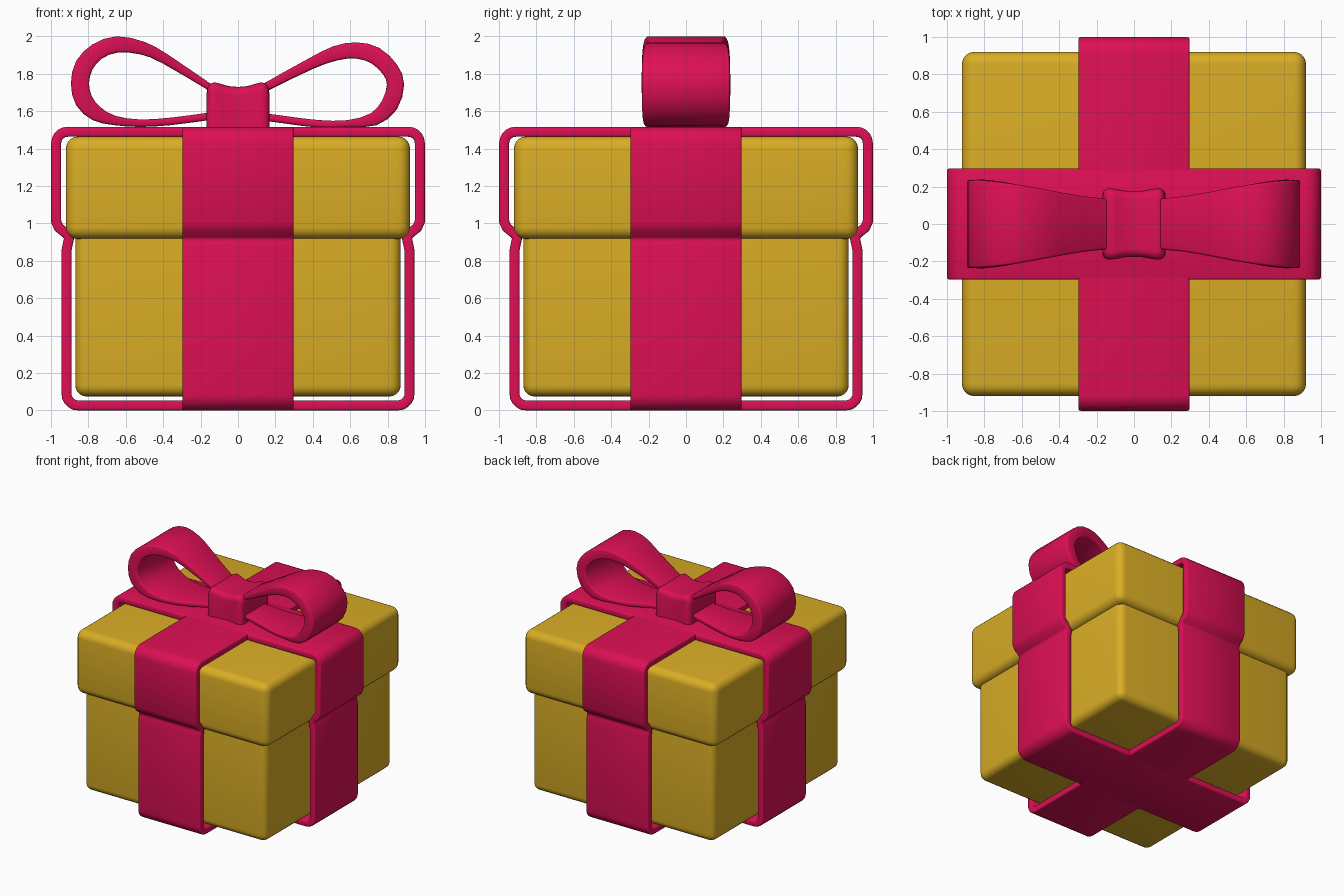
import bpy, bmesh, math
from mathutils import Vector

if "Cube" in bpy.data.objects:
    bpy.data.objects.remove(bpy.data.objects["Cube"])


def material(name, rgb):
    m = bpy.data.materials.new(name)
    m.diffuse_color = (*rgb, 1)
    m.use_nodes = True
    m.node_tree.nodes["Principled BSDF"].inputs["Base Color"].default_value = m.diffuse_color
    return m


GOLD = material("gold paper", (0.70, 0.42, 0.019))
RED = material("crimson ribbon", (0.72, 0.005, 0.088))


def finish(name, bm, mat, angle=50):
    bmesh.ops.recalc_face_normals(bm, faces=bm.faces)
    me = bpy.data.meshes.new(name)
    bm.to_mesh(me)
    bm.free()
    me.materials.append(mat)
    ob = bpy.data.objects.new(name, me)
    bpy.context.collection.objects.link(ob)
    bpy.ops.object.select_all(action='DESELECT')
    ob.select_set(True)
    bpy.context.view_layer.objects.active = ob
    bpy.ops.object.shade_smooth_by_angle(angle=math.radians(angle))
    return ob


def rounded_box(name, half, z0, z1, r):
    bm = bmesh.new()
    bmesh.ops.create_cube(bm, size=1)
    for v in bm.verts:
        v.co = (v.co.x * 2 * half, v.co.y * 2 * half, (z0 + z1) / 2 + v.co.z * (z1 - z0))
    bmesh.ops.bevel(bm, geom=bm.edges[:], offset=r, segments=5, profile=0.5, affect='EDGES')
    return finish(name, bm, GOLD)


def loft(rings, closed):
    bm = bmesh.new()
    vs = [[bm.verts.new(p) for p in ring] for ring in rings]
    n, k = len(vs), len(vs[0])
    for i in range(n if closed else n - 1):
        a, b = vs[i], vs[(i + 1) % n]
        for j in range(k):
            bm.faces.new((a[j], a[(j + 1) % k], b[(j + 1) % k], b[j]))
    if not closed:
        bm.faces.new(vs[0])
        bm.faces.new(vs[-1])
    return bm


def band(name, path, width, closed, bevel, swap=False):
    """Flat strip along an (x, z, thickness) path, width(x) wide to each side."""
    n, rings = len(path), []
    for i, (x, z, t) in enumerate(path):
        p = Vector((x, z))
        a = Vector(path[i - 1][:2]) if closed or i else p
        b = Vector(path[(i + 1) % n][:2]) if closed or i < n - 1 else p
        d1, d2 = (p - a).normalized(), (b - p).normalized()
        d = (d1 + d2).normalized()
        miter = max(0.7, d.dot(d2 if d2.length else d1))
        off = Vector((-d.y, d.x)) * (t / 2 / miter)
        w = width(x)
        ring = [(p + off, -w), (p + off, w), (p - off, w), (p - off, -w)]
        rings.append([(y, q.x, q.y) if swap else (q.x, y, q.y) for q, y in ring])
    bm = loft(rings, closed)
    bmesh.ops.recalc_face_normals(bm, faces=bm.faces)
    sharp = [e for e in bm.edges if e.calc_face_angle(0) > math.radians(60)]
    bmesh.ops.bevel(bm, geom=sharp, offset=bevel, segments=2, profile=0.5,
                    affect='EDGES', clamp_overlap=True)
    return finish(name, bm, RED)


def smooth_path(pts, steps=2):
    """Catmull-Rom refinement of an open path."""
    v = [Vector(p) for p in pts]
    out = []
    for i in range(len(v) - 1):
        p0, p1, p2, p3 = v[max(i - 1, 0)], v[i], v[i + 1], v[min(i + 2, len(v) - 1)]
        for s in range(steps):
            t = s / steps
            out.append(0.5 * (2 * p1 + (p2 - p0) * t + (2 * p0 - 5 * p1 + 4 * p2 - p3) * t * t
                              + (3 * p1 - p0 - 3 * p2 + p3) * t ** 3))
    out.append(v[-1])
    return [tuple(p) for p in out]


def arc(cx, cz, r, a0, a1, n=5):
    return [(cx + r * math.cos(math.radians(a0 + (a1 - a0) * i / n)),
             cz + r * math.sin(math.radians(a0 + (a1 - a0) * i / n))) for i in range(n + 1)]


# Box and lid
rounded_box("box_body", 0.87, 0.075, 1.2, 0.06)
rounded_box("box_lid", 0.92, 0.917, 1.465, 0.065)

# Two ribbons wrapped around the box, pinched under the lid
half = (arc(0.855, 0.089, 0.062, -90, 0)
        + [(0.916, 0.86), (0.909, 0.895), (0.902, 0.925), (0.918, 0.945), (0.958, 0.978), (0.972, 1.01)]
        + arc(0.912, 1.43, 0.06, 0, 90))
wrap = [(x, z, 0.053) for x, z in half] + [(-x, z, 0.053) for x, z in reversed(half)]
band("ribbon_across", wrap, lambda x: 0.297, True, 0.01)
band("ribbon_front_to_back", wrap, lambda x: 0.297, True, 0.01, swap=True)


# Bow loops, wider away from the knot
def bow_width(x):
    t = min(max((abs(x) - 0.1) / 0.78, 0), 1)
    return 0.135 + 0.102 * t * t * (3 - 2 * t)


left = [(-.10, 1.70, .035), (-.166, 1.738, .037), (-.39, 1.88, .055), (-.51, 1.937, .07),
        (-.645, 1.957, .086), (-.752, 1.92, .09), (-.822, 1.845, .098), (-.845, 1.748, .096),
        (-.823, 1.655, .096), (-.757, 1.587, .08), (-.658, 1.55, .05), (-.524, 1.536, .04),
        (-.364, 1.545, .04), (-.166, 1.571, .04), (-.10, 1.58, .04)]
right = [(.10, 1.70, .038), (.16, 1.735, .045), (.385, 1.852, .06), (.519, 1.909, .078),
         (.631, 1.925, .086), (.733, 1.898, .092), (.813, 1.823, .09), (.842, 1.742, .091),
         (.81, 1.633, .091), (.725, 1.557, .07), (.585, 1.533, .038), (.425, 1.533, .04),
         (.246, 1.555, .04), (.10, 1.575, .04)]
band("bow_loop_left", smooth_path(left), bow_width, False, 0.012)
band("bow_loop_right", smooth_path(right), bow_width, False, 0.012)

# Knot: rounded section lofted along x, waisted in the middle
side = [(0.168, 0.160, 1.695), (0.163, 0.175, 1.725), (0.148, 0.188, 1.748), (0.125, 0.191, 1.755),
        (0.095, 0.186, 1.747), (0.05, 0.178, 1.734)]
stations = [(-x, w, z) for x, w, z in side] + [(0, 0.176, 1.73)] + side[::-1]
rings = []
for x, w, top in stations:
    r = 0.045
    sec = arc(w - r, top - r, r, 0, 90) + arc(r - w, top - r, r, 90, 180) + [(-w, 1.50), (w, 1.50)]
    rings.append([(x, y, z) for y, z in sec])
finish("bow_knot", loft(rings, False), RED)
